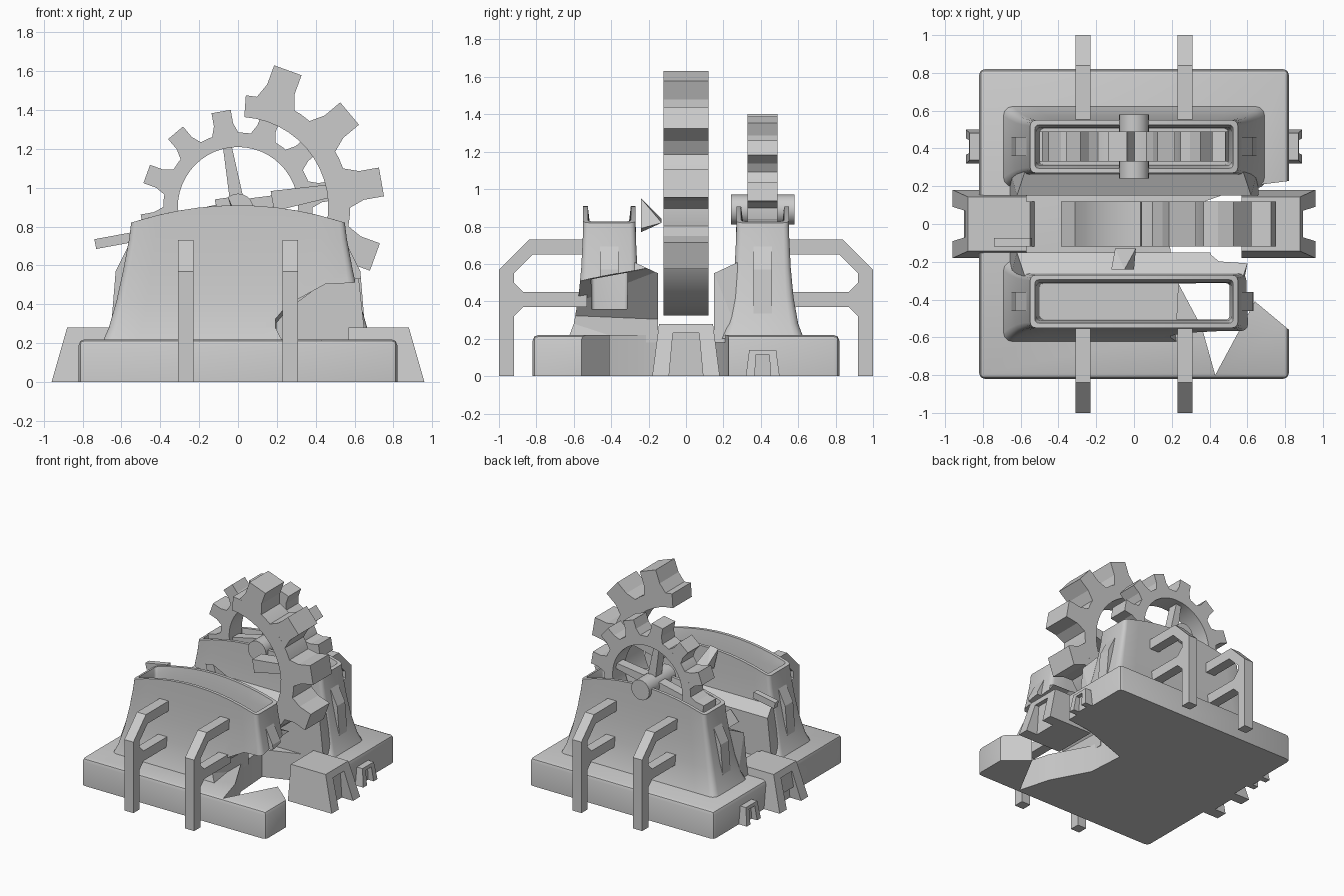
import bpy, bmesh, math
from mathutils import Vector

if "Cube" in bpy.data.objects:
    bpy.data.objects.remove(bpy.data.objects["Cube"])

def finish(name, bm, smooth=False):
    bmesh.ops.recalc_face_normals(bm, faces=bm.faces)
    me = bpy.data.meshes.new(name)
    bm.to_mesh(me)
    bm.free()
    ob = bpy.data.objects.new(name, me)
    bpy.context.collection.objects.link(ob)
    if smooth:
        select(ob)
        bpy.ops.object.shade_smooth_by_angle(angle=math.radians(35))
    return ob

def select(ob):
    bpy.ops.object.select_all(action='DESELECT')
    ob.select_set(True)
    bpy.context.view_layer.objects.active = ob

def hull(name, pts):
    bm = bmesh.new()
    for p in pts:
        bm.verts.new(p)
    bmesh.ops.convex_hull(bm, input=bm.verts)
    return finish(name, bm)

def frustum(name, bottom, top):
    """bottom/top: (x0, x1, y0, y1, z)"""
    return hull(name, [(r[i], r[j], r[4]) for r in (bottom, top) for i in (0, 1) for j in (2, 3)])

def prism(name, pts, offset):
    bm = bmesh.new()
    f = bm.faces.new([bm.verts.new(p) for p in pts])
    ext = bmesh.ops.extrude_face_region(bm, geom=[f])
    bm.faces.ensure_lookup_table()
    bmesh.ops.translate(bm, vec=offset, verts=[v for v in ext['geom'] if isinstance(v, bmesh.types.BMVert)])
    if f.is_valid and len(f.link_loops if hasattr(f, 'link_loops') else f.loops) and all(len(e.link_faces) > 2 for e in f.edges):
        bm.faces.remove(f)
    return finish(name, bm)

def cut(ob, cutter, remove=True):
    m = ob.modifiers.new("cut", 'BOOLEAN')
    m.operation, m.solver, m.object = 'DIFFERENCE', 'EXACT', cutter
    select(ob)
    bpy.ops.object.modifier_apply(modifier=m.name)
    cutter.hide_render = True
    if remove:
        bpy.data.objects.remove(cutter)

# base slab with softened edges and a broken-out notch at the front right
base = frustum("base", (-.82, .82, -.82, .82, 0), (-.82, .82, -.82, .82, .22))
bm = bmesh.new()
bm.from_mesh(base.data)
edges = [e for e in bm.edges if not (e.verts[0].co.z < .01 and e.verts[1].co.z < .01)]
bmesh.ops.dissolve_limit(bm, angle_limit=.01, verts=bm.verts, edges=bm.edges)
edges = [e for e in bm.edges if max(v.co.z for v in e.verts) > .01]
bmesh.ops.bevel(bm, geom=edges, offset=.03, segments=2, profile=.5, affect='EDGES')
bm.to_mesh(base.data)
bm.free()
notch = [(.43, -.8), (.64, -.41), (1, -.71), (1, .25), (.6, .2), (.18, .05), (.2, -.25), (.36, -.55)]
cut(base, prism("notch_cutter", [(x, y, -.1) for x, y in notch], (0, 0, .5)))
select(base)
bpy.ops.object.shade_smooth_by_angle(angle=math.radians(35))

# gear housings: flared shells with an arched rim and a deep slot
def ring(hx, hy, r, z):
    pts = []
    for sx, sy, a0 in ((1, 1, 0), (-1, 1, 90), (-1, -1, 180), (1, -1, 270)):
        for k in range(4):
            a = math.radians(a0 + 30 * k)
            pts.append((sx * (hx - r) + r * math.cos(a), sy * (hy - r) + r * math.sin(a)))
        if sx == sy:        # extra points along the long sides follow the arch
            for k in range(1, 10):
                pts.append((sx * (hx - r) * (1 - k / 5), sy * hy))
    return [(x, y, z(x) if callable(z) else z) for x, y in pts]

def arch(x):
    return .91 - .09 * (x / .55) ** 2

def housing(name, cy):
    bm = bmesh.new()
    layers = [(.70, .22, .05, .2), (.665, .19, .045, .28), (.625, .165, .04, .42), (.59, .15, .035, .58),
              (.56, .142, .03, .74), (.55, .14, .03, arch), (.525, .115, .02, arch),
              (.515, .1, .02, .78), (.5, .095, .02, .36)]
    loops = [[bm.verts.new((x, y + cy, z)) for x, y, z in ring(*l)] for l in layers]
    n = len(loops[0])
    for a, b in zip(loops, loops[1:]):
        for i in range(n):
            bm.faces.new((a[i], a[(i + 1) % n], b[(i + 1) % n], b[i]))
    bm.faces.new(loops[0])
    bm.faces.new(loops[-1])
    return finish(name, bm, True)

front_parts = []
for label, cy in (("front", -.41), ("back", .41)):
    parts = [housing(label + "_housing", cy)]
    # sloped ribs on the housing ends
    for s in (-1, 1):
        parts.append(hull(label + "_end_rib", [(s * x, cy + y, z) for y in (-.05, .05)
                     for x, z in ((.53, .2), (.66, .2), (.63, .57), (.54, .75), (.53, .75))]))
    # inner wall beside the central gear pit
    c = 1 if cy > 0 else -1
    parts.append(hull(label + "_pit_wall", [(x * w, c * y, z) for x in (-1, 1)
                 for w, y, z in ((.66, .15, .18), (.62, .15, .55), (.66, .3, .18), (.6, .19, .55), (.57, .3, .62))]))
    if c < 0:
        front_parts = parts
breakage = [(.3, -.75, .1), (.9, -.75, .1), (.9, -.05, .1), (.2, -.05, .1), (.19, -.75, .33),
            (.45, -.75, .47), (.9, -.75, .44), (.9, -.05, .62), (.45, -.05, .6), (.2, -.05, .3)]
for ob in front_parts:
    cut(ob, hull("break_cutter", breakage))

# side support brackets
outline = [(.53, .65), (.53, .73), (.84, .73), (1, .57), (1, 0), (.92, 0), (.92, .32), (.87, .37), (.53, .37), (.53, .45),
           (.87, .45), (.92, .5), (.92, .55), (.82, .65)]
strips = [[0, 1, 2, 13], [13, 2, 3, 12], [12, 3, 11], [11, 3, 4, 5, 6], [11, 6, 7, 10], [10, 7, 8, 9]]
for sy in (-1, 1):
    for cx in (-.27, .27):
        bm = bmesh.new()
        a, b = [[bm.verts.new((cx + o, sy * y, z)) for y, z in outline] for o in (-.04, .04)]
        for s in strips:
            bm.faces.new([a[i] for i in s])
            bm.faces.new([b[i] for i in s])
        for e in [e for e in bm.edges if len(e.link_faces) == 1 and e.verts[0] in a]:
            i, j = a.index(e.verts[0]), a.index(e.verts[1])
            bm.faces.new((a[i], a[j], b[j], b[i]))
        finish("side_bracket", bm)

# flared outlets at the slab ends, large in the middle and small at the back
for s in (-1, 1):
    for name, cy, k, x0, x1 in (("large_outlet", 0, 1, .57, .96), ("small_outlet", .41, .5, .78, .89)):
        ob = frustum(name, (s * x0, s * x1, cy - .19 * k * .95, cy + .19 * k * .95, 0),
                     (s * x0, s * (x1 - .08 * k * k), cy - .12 * k * 1.2, cy + .12 * k * 1.2, .28 * k))
        xi = .86 if k == 1 else .84
        cut(ob, frustum("recess", (s * xi, s * 1.2, cy - .1 * k, cy + .1 * k, -.1),
                        (s * xi, s * 1.2, cy - .07 * k, cy + .07 * k, .23 * k)))

# left-hand floor block of the central pit
frustum("pit_floor_block", (-.9, -.48, -.12, .12, .1), (-.88, -.55, -.12, .12, .28))

# gears: ring arc with blocky teeth and tapered spokes, all in one scale-driven helper
def gear(name, cy, k, start, end, teeth, spokes):
    bm = bmesh.new()
    cz = .9
    def add(verts2d):
        loops = [[bm.verts.new((k * x, cy + o * k, cz + k * z)) for x, z in verts2d] for o in (-.08, .08)]
        return loops
    steps = max(2, round((end - start) / 7.5))
    full = end - start >= 360
    rows = []
    for i in range(steps if full else steps + 1):
        a = math.radians(start + (end - start) * i / steps)
        c, s = math.cos(a), math.sin(a)
        (p, q), (r, t) = add([(.31 * c, .31 * s), (.385 * c, .385 * s)])
        rows.append((p, q, t, r))
    for i in range(steps):
        A, B = rows[i], rows[(i + 1) % len(rows)]
        for j in range(4):
            bm.faces.new((A[j], A[(j + 1) % 4], B[(j + 1) % 4], B[j]))
    if not full:
        bm.faces.new(rows[0])
        bm.faces.new(rows[-1])
    def bar(deg, r0, r1, w0, w1, depth):
        a = math.radians(deg)
        u, v = Vector((math.cos(a), math.sin(a))), Vector((-math.sin(a), math.cos(a)))
        pts = [u * r0 - v * w0, u * r1 - v * w1, u * r1 + v * w1, u * r0 + v * w0]
        A, B = [[bm.verts.new((k * p.x, cy + o * k, cz + k * p.y)) for p in pts] for o in (-depth, depth)]
        bm.faces.new(A)
        bm.faces.new(B)
        for i in range(4):
            bm.faces.new((A[i], A[(i + 1) % 4], B[(i + 1) % 4], B[i]))
    for t in teeth:
        bar(t, .36, .43, .075, .05, .0799)
        bar(t, .43, .5, .05, .05, .0799)
    for t in spokes:
        bar(t, .05 if full else .12, .33, .035, .022, .04)
    return finish(name, bm, True)

gear("back_gear", .41, 1, 0, 360, [10 + 30 * i for i in range(12)], (10, 100, 190, 280))
gear("broken_center_gear", 0, 1.5, -132, 86, (70, 40, 10, -20), (10,))

# axle of the back gear
bpy.ops.mesh.primitive_cylinder_add(vertices=20, radius=.08, depth=.34, location=(0, .41, .89), rotation=(math.pi / 2, 0, 0))
bpy.context.object.name = "back_axle"
bpy.ops.object.shade_smooth_by_angle(angle=math.radians(35))

# loose shards left of the broken gear and its axle
hull("axle_shard", [(-.12, -.24, .94), (-.08, -.24, .77), (0, -.24, .79), (-.1, -.13, .84), (.01, -.13, .82), (-.05, -.24, .95)])
hull("tooth_shard", [(x, y, z) for y in (-.12, -.075)
     for x, z in ((-.74, .735), (-.73, .685), (-.54, .72), (-.55, .77))])
